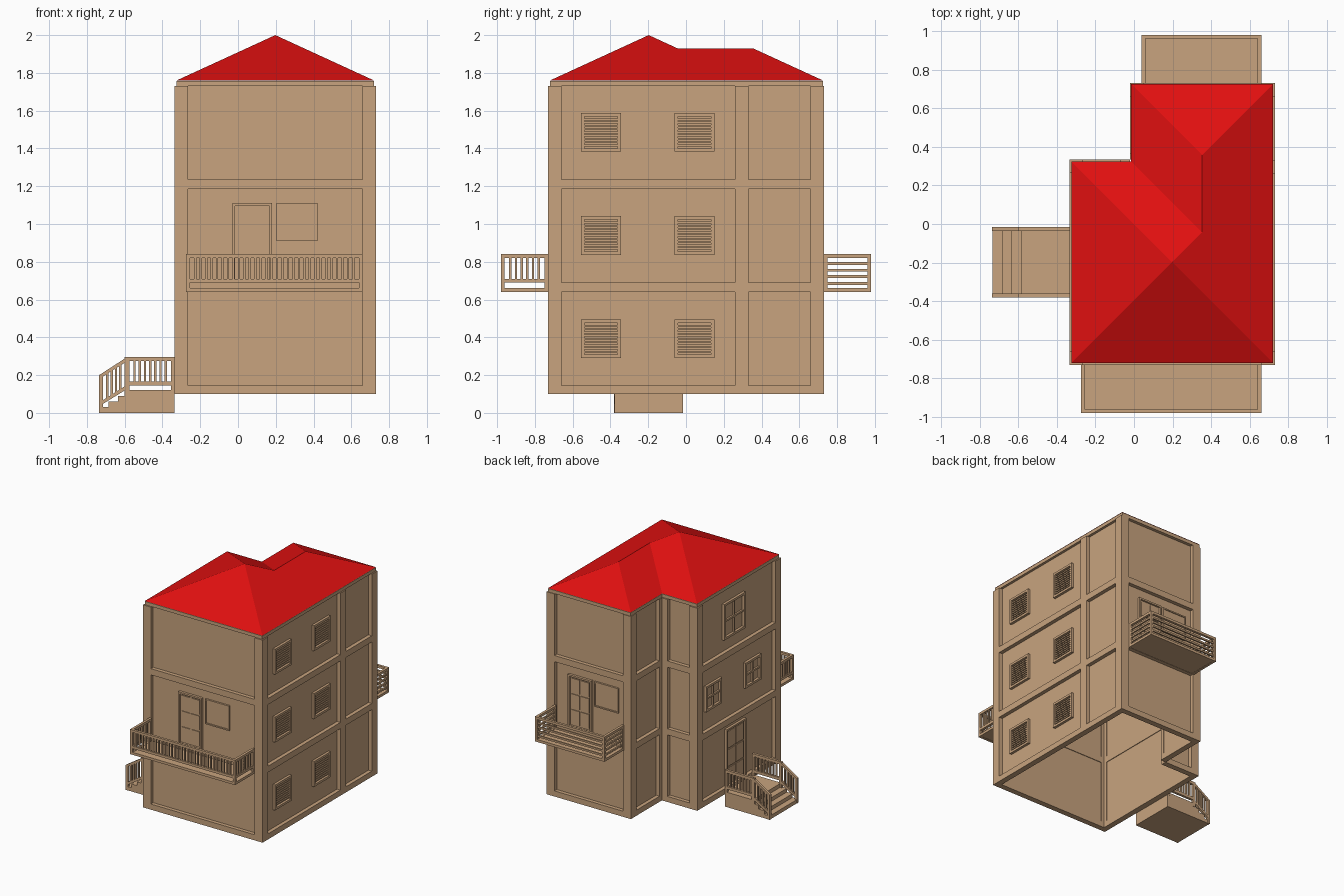
import bpy, bmesh
from mathutils import Vector

if "Cube" in bpy.data.objects:
    bpy.data.objects.remove(bpy.data.objects["Cube"])


def material(name, color):
    m = bpy.data.materials.new(name)
    m.diffuse_color = color
    m.use_nodes = True
    m.node_tree.nodes["Principled BSDF"].inputs["Base Color"].default_value = m.diffuse_color
    return m


TAN = material("tan_plaster", (0.58, 0.37, 0.21, 1))
RED = material("red_roof", (0.75, 0.005, 0.005, 1))


class Frame:
    """Vertical plane: u runs along it, z up, d outward."""
    def __init__(self, a, b):
        self.o = Vector((a[0], a[1], 0))
        v = Vector((b[0] - a[0], b[1] - a[1], 0))
        self.len = v.length
        self.u = v.normalized()
        self.n = Vector((self.u.y, -self.u.x, 0))

    def at(self, u, z, d):
        return self.o + self.u * u + self.n * d + Vector((0, 0, z))


class Part:
    def __init__(self, name, mat=TAN):
        self.name, self.mat, self.bm = name, mat, bmesh.new()

    def prism(self, f, pts, d0, d1):
        back = [self.bm.verts.new(f.at(u, z, d0)) for u, z in pts]
        front = [self.bm.verts.new(f.at(u, z, d1)) for u, z in pts]
        self.bm.faces.new(back)
        self.bm.faces.new(front)
        for i in range(len(pts)):
            j = (i + 1) % len(pts)
            self.bm.faces.new((back[i], back[j], front[j], front[i]))

    def box(self, f, u0, u1, z0, z1, d0, d1):
        self.prism(f, [(u0, z0), (u1, z0), (u1, z1), (u0, z1)], d0, d1)

    def ring(self, f, u0, u1, z0, z1, w, d0, d1):
        self.box(f, u0, u0 + w, z0, z1, d0, d1)
        self.box(f, u1 - w, u1, z0, z1, d0, d1)
        self.box(f, u0 + w, u1 - w, z0, z0 + w, d0, d1)
        self.box(f, u0 + w, u1 - w, z1 - w, z1, d0, d1)

    def done(self):
        bmesh.ops.recalc_face_normals(self.bm, faces=self.bm.faces)
        me = bpy.data.meshes.new(self.name)
        self.bm.to_mesh(me)
        self.bm.free()
        me.materials.append(self.mat)
        bpy.context.collection.objects.link(bpy.data.objects.new(self.name, me))


# Walls: recessed sheets framed by corner posts and floor bands
PLAN = [(-.335, -.73), (.73, -.73), (.73, .73), (-.02, .73), (-.02, .335), (-.335, .335)]
W = [Frame(PLAN[i], PLAN[(i + 1) % 6]) for i in range(6)]
FRONT, RIGHT, BACK, JOG_SIDE, JOG_BACK, LEFT = W
POSTS = [(.07, .07), (.07, .07), (.07, .07), (.07, .03), (.05, .07), (.07, .07)]
IN = -.03
walls, posts, bands = Part("walls"), Part("corner_posts"), Part("floor_bands")
for f, (p0, p1) in zip(W, POSTS):
    walls.box(f, .03, f.len - (0 if f is JOG_SIDE else .03), .1, 1.73, IN - .01, IN)
    posts.box(f, 0, p0, .1, 1.73, IN - .015, 0)
    posts.box(f, f.len - p1, f.len, .1, 1.73, IN - .015, 0)
    for z0, z1 in ((.1, .145), (.64, .69), (1.185, 1.235)):
        bands.box(f, p0, f.len - p1, z0, z1, IN - .015, 0)
posts.box(RIGHT, .99, 1.06, .1, 1.73, IN - .015, 0)
for p in (walls, posts, bands):
    p.done()

# Roof: pyramid with a lower hipped wing, on a thin eaves slab
EAVE = [(-.325, -.72), (.72, -.72), (.72, .725), (-.015, .725), (-.015, .325), (-.325, .325)]
eaves, roof = Part("eaves_slab"), Part("roof", RED)
lo = [eaves.bm.verts.new((x, y, 1.73)) for x, y in EAVE]
hi = [eaves.bm.verts.new((x, y, 1.757)) for x, y in EAVE]
eaves.bm.faces.new(lo)
eaves.bm.faces.new(hi)
for i in range(6):
    j = (i + 1) % 6
    eaves.bm.faces.new((lo[i], lo[j], hi[j], hi[i]))
eaves.done()
wing_z = 1.76 + .24 * .3675 / .5225
A, B, C, D, E, F = [roof.bm.verts.new((x, y, 1.76)) for x, y in EAVE]
P = roof.bm.verts.new((.1975, -.1975, 2))
R1 = roof.bm.verts.new((.3525, -.0425, wing_z))
R2 = roof.bm.verts.new((.3525, .3575, wing_z))
for vs in ((A, B, P), (B, C, R2, R1, P), (C, D, R2), (D, E, R1, R2), (E, F, P, R1), (F, A, P),
           (F, E, D, C, B, A)):
    roof.bm.faces.new(vs)
roof.done()


# Louvred shutters on the right wall
shutters = Part("louvred_shutters")
for u in (.175, .67):
    for z in (.29, .837, 1.383):
        shutters.ring(RIGHT, u, u + .21, z, z + .205, .018, IN, IN + .02)
        for k in range(9):
            zz = z + .028 + k * .0172
            shutters.prism(RIGHT, [(u + .018, zz), (u + .192, zz), (u + .192, zz + .01),
                                   (u + .018, zz + .01)], IN, IN + .014)
shutters.done()

# Paned windows on the left wall (u = .335 - y)
windows = Part("paned_windows")
for u0, u1, z0, z1 in ((.13, .33, .84, 1.045), (.63, .83, .84, 1.045), (.36, .63, 1.33, 1.62)):
    windows.ring(LEFT, u0, u1, z0, z1, .018, IN, IN + .02)
    um, zm = (u0 + u1) / 2, (z0 + z1) / 2
    windows.box(LEFT, um - .007, um + .007, z0 + .018, z1 - .018, IN, IN + .014)
    windows.box(LEFT, u0 + .018, u1 - .018, zm - .007, zm + .007, IN, IN + .014)
windows.done()


# Panelled doors
def door(name, f, u0, u1, z0, z1):
    p = Part(name)
    p.ring(f, u0, u1, z0, z1, .014, IN, IN + .02)
    p.box(f, u0 + .014, u1 - .014, z0 + .014, z1 - .014, IN, IN + .006)
    pw, ph = (u1 - u0 - .064) / 2, (z1 - z0 - .076) / 3
    for c in range(2):
        for r in range(3):
            a, b = u0 + .026 + c * (pw + .012), z0 + .026 + r * (ph + .012)
            p.box(f, a, a + pw, b, b + ph, IN + .006, IN + .012)
    p.done()


door("front_door", FRONT, .305, .515, .69, 1.11)
door("back_door", BACK, .18, .39, .69, 1.11)
door("entrance_door", LEFT, .39, .64, .12, .6)
panes = Part("balcony_window_panels")
for f, u in ((FRONT, .54), (BACK, .41)):
    panes.ring(f, u, u + .215, .91, 1.11, .01, IN, IN + .015)
    panes.box(f, u + .01, u + .205, .92, 1.10, IN, IN + .008)
panes.done()


# Balconies: deck and three railing sides
def balcony(name, corners, upright):
    deck, rail = Part(name + "_deck"), Part(name + "_railing")
    sides = [Frame(corners[i], corners[i + 1]) for i in range(3)]
    deck.box(sides[1], .005, sides[1].len - .005, .642, .657, -.25, -.005)
    for f in sides:
        rail.ring(f, 0, f.len, .64, .84, .02, -.02, 0)
        if upright:
            rail.box(f, .02, f.len - .02, .69, .71, -.02, 0)
            n = round((f.len - .04) / .029)
            for k in range(1, n):
                u = .02 + (f.len - .04) * k / n
                rail.box(f, u - .006, u + .006, .71, .82, -.016, -.004)
        else:
            for z in (.685, .722, .756, .791):
                rail.box(f, .02, f.len - .02, z - .007, z + .007, -.016, -.004)
    deck.done()
    rail.done()


balcony("front_balcony", [(-.275, -.73), (-.275, -.98), (.66, -.98), (.66, -.73)], True)
balcony("back_balcony", [(.66, .73), (.66, .98), (.04, .98), (.04, .73)], False)

# Entrance steps with landing
steps = Part("entrance_steps")
steps.prism(Frame((0, -.378), (1, -.378)),
            [(-.733, 0), (-.335, 0), (-.335, .12), (-.585, .12), (-.585, .09), (-.635, .09),
             (-.635, .06), (-.685, .06), (-.685, .03), (-.733, .03)], -.361, 0)
steps.done()

# Stair railings on both sides
stair_rail = Part("stair_railings")
for y in (-.38, -.035):
    f = Frame((0, y), (1, y))
    stair_rail.box(f, -.735, -.715, 0, .2, -.02, 0)
    stair_rail.box(f, -.6, -.575, .09, .295, -.02, 0)
    stair_rail.box(f, -.355, -.335, .1, .295, -.02, 0)
    stair_rail.box(f, -.58, -.335, .275, .297, -.02, 0)
    stair_rail.box(f, -.58, -.335, .145, .167, -.02, 0)
    for z0, z1 in ((.055, .15), (.2, .297)):
        stair_rail.prism(f, [(-.735, z0 - .02), (-.585, z1 - .022), (-.585, z1), (-.735, z0)], -.02, 0)
    for k in range(1, 8):
        u = -.575 + .22 * k / 8
        stair_rail.box(f, u - .006, u + .006, .16, .28, -.016, -.004)
    for k in range(1, 5):
        u = -.715 + .115 * k / 5
        z = .04 + (u + .735) * .64
        stair_rail.box(f, u - .006, u + .006, z, z + .145, -.016, -.004)
stair_rail.done()
